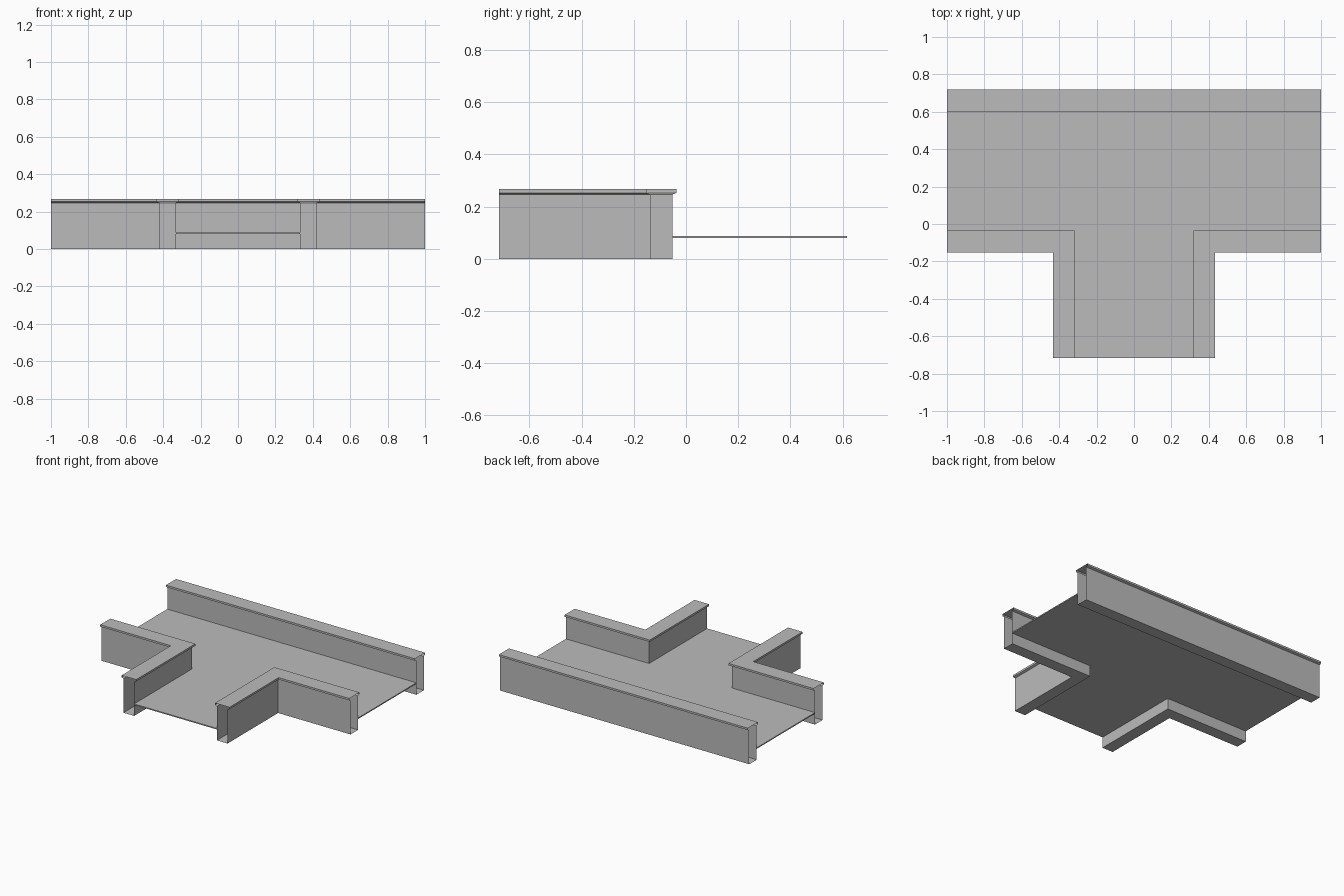
import bpy

cube = bpy.data.objects.get("Cube")
if cube:
    bpy.data.objects.remove(cube, do_unlink=True)

GREY = (0.5, 0.5, 0.5, 1)
stone = bpy.data.materials.new("stone grey")
stone.use_nodes = True
stone.diffuse_color = GREY
stone.node_tree.nodes["Principled BSDF"].inputs["Base Color"].default_value = GREY

END_X, END_Y = 1.0, 0.717          # open ends of the three arms
LEG_X, FRONT_Y, BACK_Y = 0.375, -0.094, 0.66   # wall centre lines
WALL, CAP = 0.043, 0.058           # half widths of wall and coping
DECK_TOP, DECK_BOTTOM = 0.087, 0.079


def add_object(name, verts, faces):
    mesh = bpy.data.meshes.new(name)
    mesh.from_pydata(verts, [], faces)
    mesh.materials.append(stone)
    obj = bpy.data.objects.new(name, mesh)
    bpy.context.collection.objects.link(obj)
    return obj


# Hollow wall section with an overhanging coping: (offset, height)
half = [(WALL, 0), (WALL, 0.247), (CAP, 0.253), (CAP, 0.267)]
profile = half + [(-d, z) for d, z in reversed(half)]


def sweep_wall(name, stations):
    """Sweep the section; each station is (x, y, offset dx, offset dy)."""
    n = len(profile)
    verts = [(x + d * dx, y + d * dy, z)
             for x, y, dx, dy in stations for d, z in profile]
    faces = [(s * n + i, s * n + (i + 1) % n,
              (s + 1) * n + (i + 1) % n, (s + 1) * n + i)
             for s in range(len(stations) - 1) for i in range(n)]
    return add_object(name, verts, faces)


# Straight parapet along the back
sweep_wall("back_wall", [(END_X, BACK_Y, 0, 1), (-END_X, BACK_Y, 0, 1)])

# Mitred corner parapets either side of the front arm
for side, name in ((1, "left_corner_wall"), (-1, "right_corner_wall")):
    path = [(side * END_X, FRONT_Y, 0, 1),
            (side * LEG_X, FRONT_Y, -side, 1),
            (side * LEG_X, -END_Y, -side, 0)]
    sweep_wall(name, path if side > 0 else path[::-1])

# T-shaped deck slab
inner_x = LEG_X - WALL
inner_y = FRONT_Y + WALL
half_outline = [(inner_x, -END_Y), (inner_x, inner_y),
                (END_X, inner_y), (END_X, BACK_Y - WALL)]
outline = half_outline + [(-x, y) for x, y in reversed(half_outline)]
count = len(outline)
verts = [(x, y, z) for z in (DECK_BOTTOM, DECK_TOP) for x, y in outline]
faces = [tuple(reversed(range(count))), tuple(range(count, 2 * count))]
faces += [(i, (i + 1) % count, count + (i + 1) % count, count + i)
          for i in range(count)]
add_object("deck", verts, faces)

# Consistent outward normals on the open-ended walls
for obj in bpy.context.collection.objects:
    if obj.name.endswith("wall"):
        centre = obj.data.polygons[3]
        if centre.normal.z < 0:
            obj.data.flip_normals()
